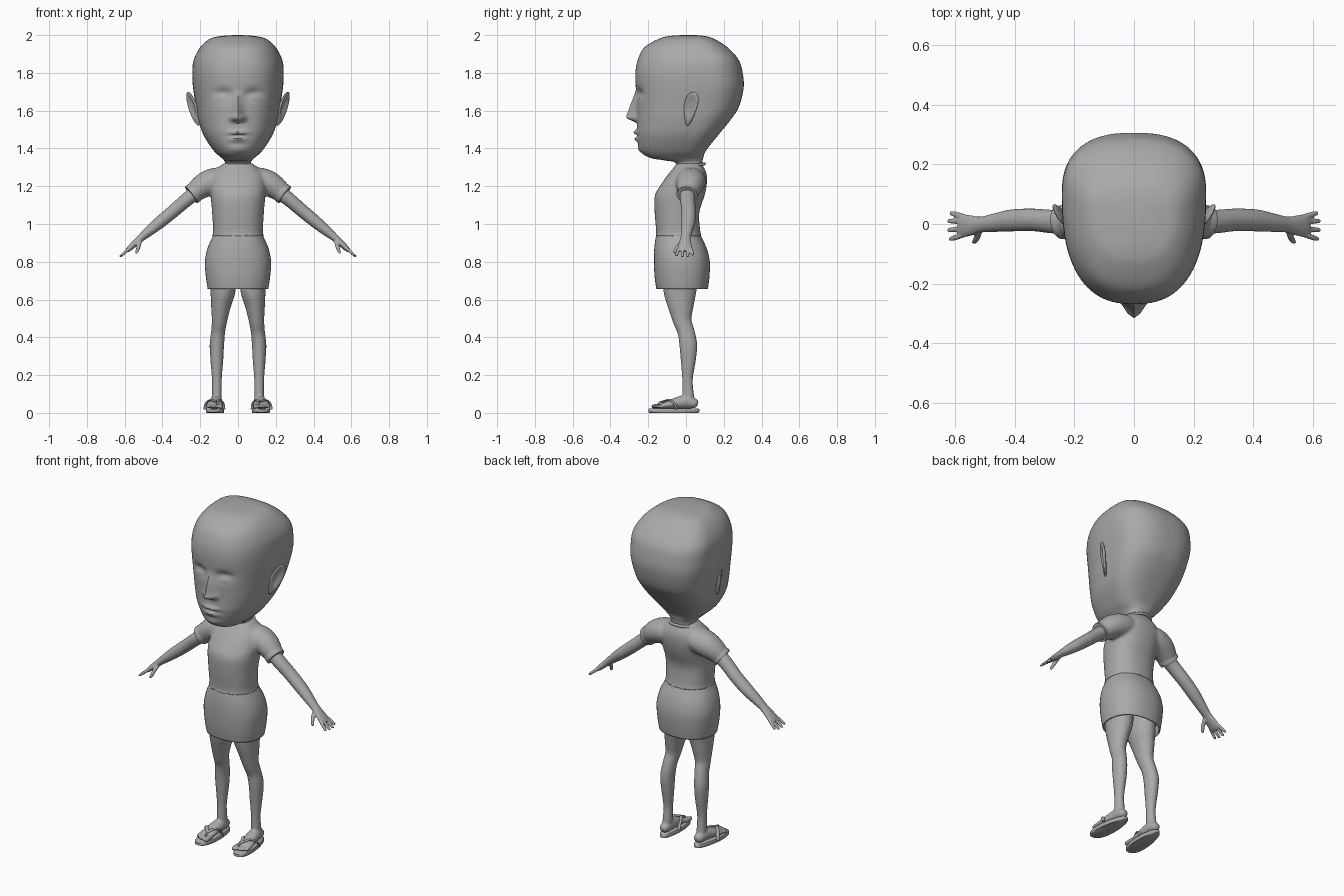
import bpy, bmesh, math
from mathutils import Vector

if "Cube" in bpy.data.objects:
    bpy.data.objects.remove(bpy.data.objects["Cube"])

grey = bpy.data.materials.new("plain_grey")
grey.diffuse_color = (0.4, 0.4, 0.4, 1)
grey.use_nodes = True
grey.node_tree.nodes["Principled BSDF"].inputs["Base Color"].default_value = grey.diffuse_color


def smooth_rows(rows, k):
    """Catmull-Rom interpolation of table rows, k steps per span."""
    out = []
    for i in range(len(rows) - 1):
        p = [rows[max(i - 1, 0)], rows[i], rows[i + 1], rows[min(i + 2, len(rows) - 1)]]
        for j in range(k):
            t = j / k
            out.append([0.5 * (2 * b + (c - a) * t + (2 * a - 5 * b + 4 * c - d) * t * t
                               + (3 * b - a - 3 * c + d) * t ** 3) for a, b, c, d in zip(*p)])
    return out + [list(rows[-1])]


def skin(bm, rings, cap_start=True, cap_end=True):
    """Bridge rings of points into a tube."""
    vs = [[bm.verts.new(p) for p in r] for r in rings]
    n = len(vs[0])
    for a, b in zip(vs, vs[1:]):
        for i in range(n):
            j = (i + 1) % n
            bm.faces.new((a[i], a[j], b[j], b[i]))
    if cap_start:
        bm.faces.new(vs[0][::-1])
    if cap_end:
        bm.faces.new(vs[-1])


def body(bm, rows, n, k, e, shape=None, **caps):
    """Horizontal rings: z, half width, front y, middle y, back y."""
    rings = []
    for z, w, yf, yc, yb in smooth_rows(rows, k):
        ring = []
        for i in range(n):
            a = 2 * math.pi * i / n
            c, s = math.cos(a), math.sin(a)
            x = w * math.copysign(abs(c) ** (2 / e), c)
            y = yc + (yb - yc if s > 0 else yc - yf) * math.copysign(abs(s) ** (2 / e), s)
            if shape and s < 0:
                y += shape(x, z) * min(1, -s * 2)
            ring.append((x, y, z))
        rings.append(ring)
    skin(bm, rings, **caps)


def tube(bm, pts, ref=(0, 1, 0), n=16, k=4, side=1):
    """Elliptical tube along points: x, y, z, radius across, radius towards ref."""
    rows = smooth_rows([(p[0] * side,) + tuple(p[1:]) for p in pts], k)
    rings = []
    for i, r in enumerate(rows):
        t = Vector(rows[min(i + 1, len(rows) - 1)][:3]) - Vector(rows[max(i - 1, 0)][:3])
        t.normalize()
        u = t.cross(Vector(ref)).normalized()
        v = u.cross(t)
        rings.append([Vector(r[:3]) + u * r[3] * math.cos(2 * math.pi * j / n)
                      + v * r[4] * math.sin(2 * math.pi * j / n) for j in range(n)])
    skin(bm, rings)


def finish(name, bm, mirror=False, voxel=0, relax=0, thick=0):
    bmesh.ops.recalc_face_normals(bm, faces=bm.faces)
    me = bpy.data.meshes.new(name)
    bm.to_mesh(me)
    bm.free()
    me.materials.append(grey)
    ob = bpy.data.objects.new(name, me)
    bpy.context.collection.objects.link(ob)
    bpy.context.view_layer.objects.active = ob
    bpy.ops.object.select_all(action='DESELECT')
    ob.select_set(True)
    bpy.ops.object.shade_smooth_by_angle(angle=math.radians(50))
    if mirror:
        m = ob.modifiers.new("mirror", 'MIRROR')
        m.use_mirror_merge = False
    if voxel:
        m = ob.modifiers.new("blend", 'REMESH')
        m.mode, m.voxel_size, m.use_smooth_shade = 'VOXEL', voxel, True
        m = ob.modifiers.new("relax", 'SMOOTH')
        m.iterations, m.factor = relax, 0.5
    if thick:
        m = ob.modifiers.new("cloth", 'SOLIDIFY')
        m.thickness = thick
    return ob


def bump(x, z, cx, cz, sx, sz):
    return math.exp(-((x - cx) / sx) ** 2 - ((z - cz) / sz) ** 2)


def face(x, z):
    """Depth offset of facial features; negative is outwards."""
    ax, d = abs(x), 0
    t = max(0, min(1, (1.71 - z) / 0.14))
    fade = max(0, min(1, (z - 1.535) / 0.025))
    d -= 0.056 * t * fade * math.exp(-(x / (0.017 + 0.008 * t)) ** 2)   # nose
    d -= 0.02 * bump(ax, z, 0.028, 1.56, 0.013, 0.016)                  # nostril wings
    d += 0.026 * bump(ax, z, 0.08, 1.685, 0.045, 0.03)                  # eye sockets
    d -= 0.015 * bump(ax, z, 0.085, 1.672, 0.03, 0.017)                 # closed eyelids
    d -= 0.02 * bump(x, z, 0, 1.484, 0.045, 0.012)                      # upper lip
    d -= 0.018 * bump(x, z, 0, 1.449, 0.04, 0.013)                      # lower lip
    d += 0.008 * bump(x, z, 0, 1.467, 0.055, 0.006)                     # mouth line
    d -= 0.010 * bump(x, z, 0, 1.395, 0.04, 0.022)                      # chin
    return d


# head and neck
bm = bmesh.new()
body(bm, [(1.26, .068, -.05, .02, .085), (1.322, .068, -.055, .015, .086),
          (1.336, .074, -.11, 0, .088), (1.352, .09, -.195, -.02, .092),
          (1.39, .13, -.24, 0, .107), (1.47, .182, -.258, .03, .17),
          (1.55, .209, -.26, .06, .235), (1.62, .222, -.262, .08, .28),
          (1.72, .238, -.266, .1, .305), (1.80, .242, -.268, .1, .3),
          (1.87, .234, -.255, .1, .278), (1.935, .2, -.22, .07, .22),
          (1.98, .15, -.145, .05, .15), (1.995, .09, -.09, .04, .1),
          (2.0, .02, -.02, .03, .05)], 112, 9, 2.5, face)
finish("head", bm)

# ears, hollowed on the outside and flared at the back
bm = bmesh.new()
bmesh.ops.create_uvsphere(bm, u_segments=28, v_segments=20, radius=1)
for v in bm.verts:
    d, a, b = v.co
    r2 = ((a + 0.1) / 0.6) ** 2 + ((b - 0.15) / 0.6) ** 2
    dent = 0.016 * math.exp(-r2 * r2) if d > 0 else 0
    v.co = (0.236 + 0.016 * d + 0.02 * a + 0.028 * b - dent,
            0.023 + 0.042 * a * (0.82 + 0.3 * b) + 0.016 * b, 1.61 + 0.09 * b)
finish("ears", bm, mirror=True)

# shirt with short sleeves
bm = bmesh.new()
body(bm, [(.935, .138, -.163, -.04, .084), (.96, .132, -.158, -.04, .076),
          (1.06, .137, -.166, -.04, .07), (1.15, .145, -.165, -.03, .098),
          (1.21, .15, -.132, 0, .11), (1.26, .14, -.097, .01, .11),
          (1.295, .11, -.068, .02, .097), (1.322, .075, -.05, .02, .082)], 48, 5, 2.3)
for s in (1, -1):
    tube(bm, [(.06, .022, 1.235, .06, .075), (.12, .025, 1.228, .07, .08),
              (.18, .02, 1.205, .066, .073), (.24, .006, 1.16, .051, .053)], n=24, side=s)
finish("shirt", bm, voxel=0.008, relax=6)

# sleeve cuffs
bm = bmesh.new()
tube(bm, [(.218, .01, 1.177, .053, .055), (.236, .007, 1.163, .055, .057),
          (.248, .005, 1.154, .054, .056)], n=28, k=2)
finish("sleeve_cuffs", bm, mirror=True)

# round collar band
cu = bpy.data.curves.new("collar", 'CURVE')
cu.dimensions, cu.bevel_depth, cu.bevel_resolution = '3D', 0.008, 2
sp = cu.splines.new('POLY')
sp.points.add(35)
for i, p in enumerate(sp.points):
    a = math.tau * i / 36
    p.co = (.08 * math.cos(a), .012 + .085 * math.sin(a), 1.297 + .022 * math.sin(a), 1)
sp.use_cyclic_u = True
cu.materials.append(grey)
bpy.context.collection.objects.link(bpy.data.objects.new("collar", cu))

# skirt, open at the hem
bm = bmesh.new()
body(bm, [(.655, .16, -.157, -.025, .116), (.72, .17, -.166, -.025, .124),
          (.80, .175, -.17, -.025, .126), (.87, .162, -.168, -.03, .11),
          (.93, .136, -.16, -.04, .082), (.95, .128, -.15, -.04, .072)],
     48, 5, 2.3, cap_start=False)
finish("skirt", bm, thick=0.008)

# arms with hands
bm = bmesh.new()
tube(bm, [(.19, .01, 1.192, .042, .044), (.27, .008, 1.13, .037, .04),
          (.34, .014, 1.07, .035, .038), (.41, .012, 1.012, .033, .037),
          (.47, .004, .963, .027, .031), (.515, -.002, .925, .02, .027),
          (.55, -.005, .893, .017, .035), (.575, -.006, .87, .014, .039),
          (.588, -.006, .858, .01, .034)], n=20)
for y0, y1, reach in ((-.036, -.05, .90), (-.015, -.02, 1), (.007, .01, 1), (.025, .036, .85)):
    tube(bm, [(.565, y0 * .9, .878, .009, .010), (.592, (y0 + y1) / 2, .856, .009, .0095),
              (.57 + .05 * reach, y1, .878 - .047 * reach, .007, .008),
              (.57 + .055 * reach, y1, .878 - .053 * reach, .003, .004)], n=10)
tube(bm, [(.52, -.012, .912, .012, .014), (.525, -.04, .885, .011, .011),
          (.535, -.058, .855, .009, .009), (.542, -.062, .843, .004, .004)], n=10)
finish("arms", bm, mirror=True, voxel=0.0045, relax=2)

# legs with bare feet
bm = bmesh.new()
tube(bm, [(.08, -.03, .74, .068, .09), (.08, -.032, .65, .067, .088),
          (.09, -.028, .57, .053, .07), (.098, -.02, .49, .041, .05),
          (.105, 0, .43, .037, .045), (.112, .012, .36, .038, .047),
          (.112, .012, .28, .034, .04), (.112, .008, .18, .026, .028),
          (.112, .01, .11, .026, .03), (.114, .015, .05, .028, .034)], n=24)
tube(bm, [(.112, .062, .045, .014, .014), (.113, .045, .05, .027, .026),
          (.115, 0, .058, .033, .035), (.119, -.045, .053, .037, .031),
          (.124, -.095, .043, .043, .021), (.127, -.13, .036, .042, .013),
          (.128, -.145, .034, .036, .009)], ref=(0, 0, 1), n=20)
for i in range(5):
    x, tip = .092 + .0175 * i, -.182 + .0016 * i * i
    r = .0125 if i == 0 else .0085
    tube(bm, [(x, -.125, .036, r, r), (x, tip + .012, .034, r, r),
              (x, tip, .032, r * .5, r * .5)], ref=(0, 0, 1), n=10)
finish("legs", bm, mirror=True, voxel=0.0052, relax=2)

# sandal soles, toes turned slightly out
bm = bmesh.new()
rings = []
for z, grow in ((0, .94), (.004, 1), (.019, 1), (.023, .96)):
    ring = []
    for i in range(40):
        a = math.tau * i / 40
        y = -.064 + .135 * grow * math.cos(a)
        w = (.047 - .009 * math.cos(a)) * grow
        ring.append((.12 - .06 * (y + .064) + w * math.copysign(abs(math.sin(a)) ** .8, math.sin(a)), y, z))
    rings.append(ring)
skin(bm, rings)
finish("sandal_soles", bm, mirror=True)

# sandal straps, a V from the toe gap
bm = bmesh.new()
for pts in ([(.176, -.05, .02), (.168, -.062, .05), (.145, -.09, .068), (.112, -.128, .058)],
            [(.076, -.04, .02), (.08, -.055, .05), (.097, -.09, .068), (.112, -.128, .058)]):
    tube(bm, [p + (.009, .005) for p in pts], ref=(0, 0, 1), n=10, k=5)
tube(bm, [(.112, -.125, .06, .005, .005), (.11, -.145, .05, .005, .005),
          (.109, -.152, .02, .005, .005)], ref=(1, 0, 0), n=8)
finish("sandal_straps", bm, mirror=True)
